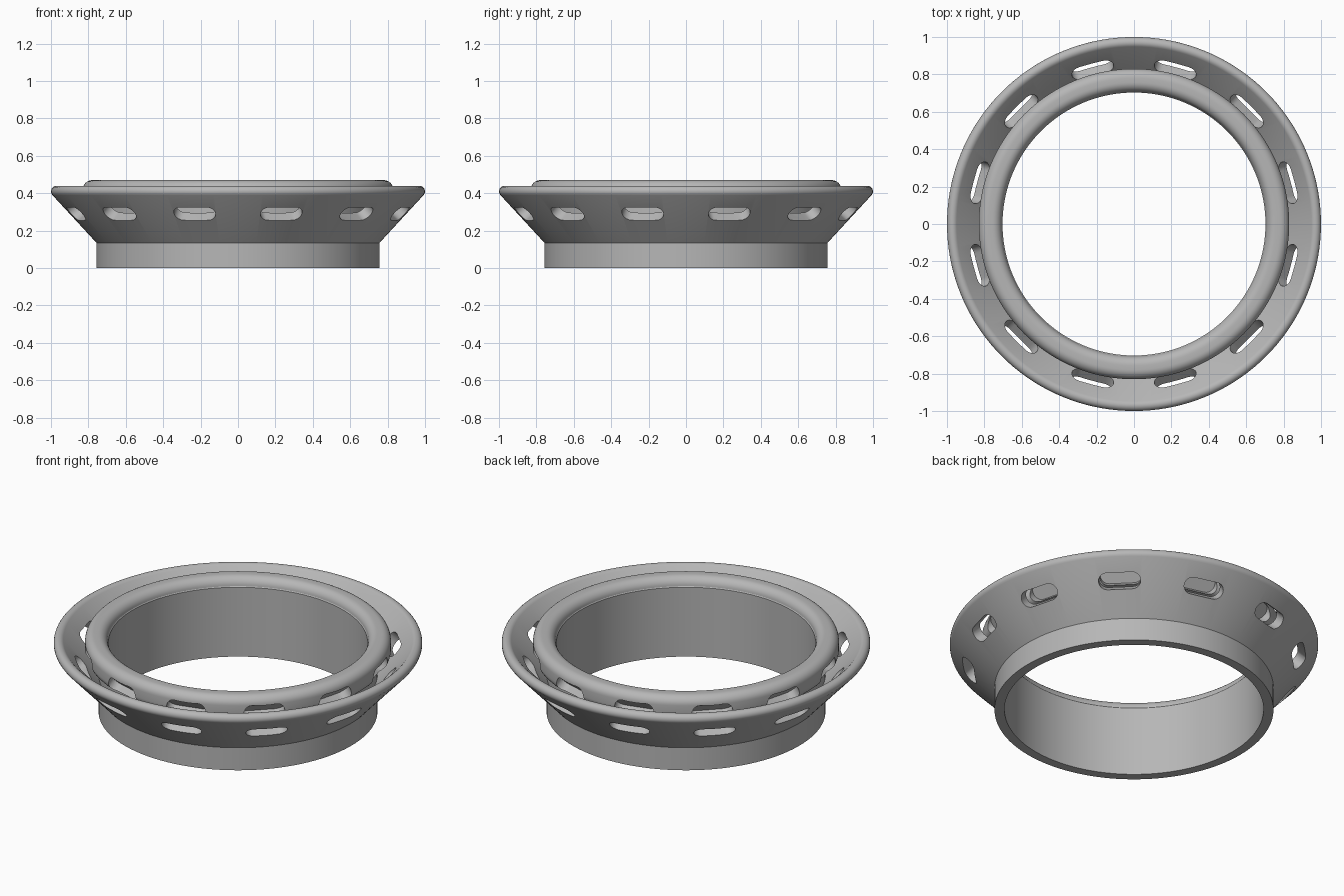
import bpy, bmesh, math
from mathutils import Matrix, Vector

cube = bpy.data.objects.get("Cube")
if cube:
    bpy.data.objects.remove(cube, do_unlink=True)

SEGMENTS = 144
SLOTS = 12

grey = bpy.data.materials.new("plain grey")
grey.use_nodes = True
grey.diffuse_color = (0.47, 0.47, 0.47, 1)
grey.node_tree.nodes["Principled BSDF"].inputs["Base Color"].default_value = grey.diffuse_color


def arc(cx, cz, radius, start, end, steps=10):
    """Points on an arc, angles in degrees."""
    angles = [math.radians(start + (end - start) * i / steps) for i in range(steps + 1)]
    return [(cx + radius * math.cos(a), cz + radius * math.sin(a)) for a in angles]


def make_object(name, bm):
    bmesh.ops.recalc_face_normals(bm, faces=bm.faces)
    mesh = bpy.data.meshes.new(name)
    bm.to_mesh(mesh)
    bm.free()
    obj = bpy.data.objects.new(name, mesh)
    bpy.context.collection.objects.link(obj)
    mesh.materials.append(grey)
    return obj


def lathe(name, profile):
    """Revolve a closed profile around the z axis."""
    bm = bmesh.new()
    rings = []
    for s in range(SEGMENTS):
        turn = Matrix.Rotation(math.tau * s / SEGMENTS, 3, 'Z')
        rings.append([bm.verts.new(turn @ Vector((r, 0, z))) for r, z in profile])
    n = len(profile)
    for s in range(SEGMENTS):
        a, b = rings[s], rings[(s + 1) % SEGMENTS]
        for i in range(n):
            j = (i + 1) % n
            bm.faces.new((a[i], b[i], b[j], a[j]))
    return make_object(name, bm)


# Collar wall, sloping flange with round rim, and rolled inner lip
slope = math.degrees(math.atan2(0.255, 0.235))
profile = [(0.703, 0), (0.757, 0), (0.757, 0.135)]
profile += arc(0.97, 0.41, 0.03, slope - 90, slope + 90)
profile += [(0.757, 0.223), (0.757, 0.328)]
profile += arc(0.78, 0.378, 0.05, -90, 0, 8)
profile += arc(0.78, 0.42, 0.05, 0, 90, 8)
profile += arc(0.757, 0.42, 0.05, 90, 180, 8)
profile += [(0.703, 0.415)]
ring = lathe("flanged_ring", profile)

# Rounded slot cutters, square to the flange and running up into the lip
along = Vector((math.cos(math.radians(slope)), 0, math.sin(math.radians(slope))))
tangent = Vector((0, 1, 0))
inward = Vector((-along.z, 0, along.x))
centre = Vector((0.898, 0, 0.29))
outline = arc(0.068, 0, 0.047, -90, 90, 12) + arc(-0.068, 0, 0.047, 90, 270, 12)
bm = bmesh.new()
for k in range(SLOTS):
    turn = Matrix.Rotation(math.tau * (k + 0.5) / SLOTS, 3, 'Z')
    ends = []
    for depth in (-0.06, 0.15):
        ends.append([bm.verts.new(turn @ (centre + tangent * u + along * v + inward * depth))
                     for u, v in outline])
    bm.faces.new(ends[0])
    bm.faces.new(ends[1])
    n = len(outline)
    for i in range(n):
        j = (i + 1) % n
        bm.faces.new((ends[0][i], ends[0][j], ends[1][j], ends[1][i]))
cutter = make_object("slot_cutters", bm)
cutter.hide_render = True

# Cut the slots, then drop the cutters
cut = ring.modifiers.new("slots", 'BOOLEAN')
cut.operation = 'DIFFERENCE'
cut.solver = 'EXACT'
cut.object = cutter
bpy.ops.object.select_all(action='DESELECT')
ring.select_set(True)
bpy.context.view_layer.objects.active = ring
bpy.ops.object.modifier_apply(modifier=cut.name)
bpy.data.objects.remove(cutter, do_unlink=True)
bpy.ops.object.shade_smooth_by_angle(angle=math.radians(30))
